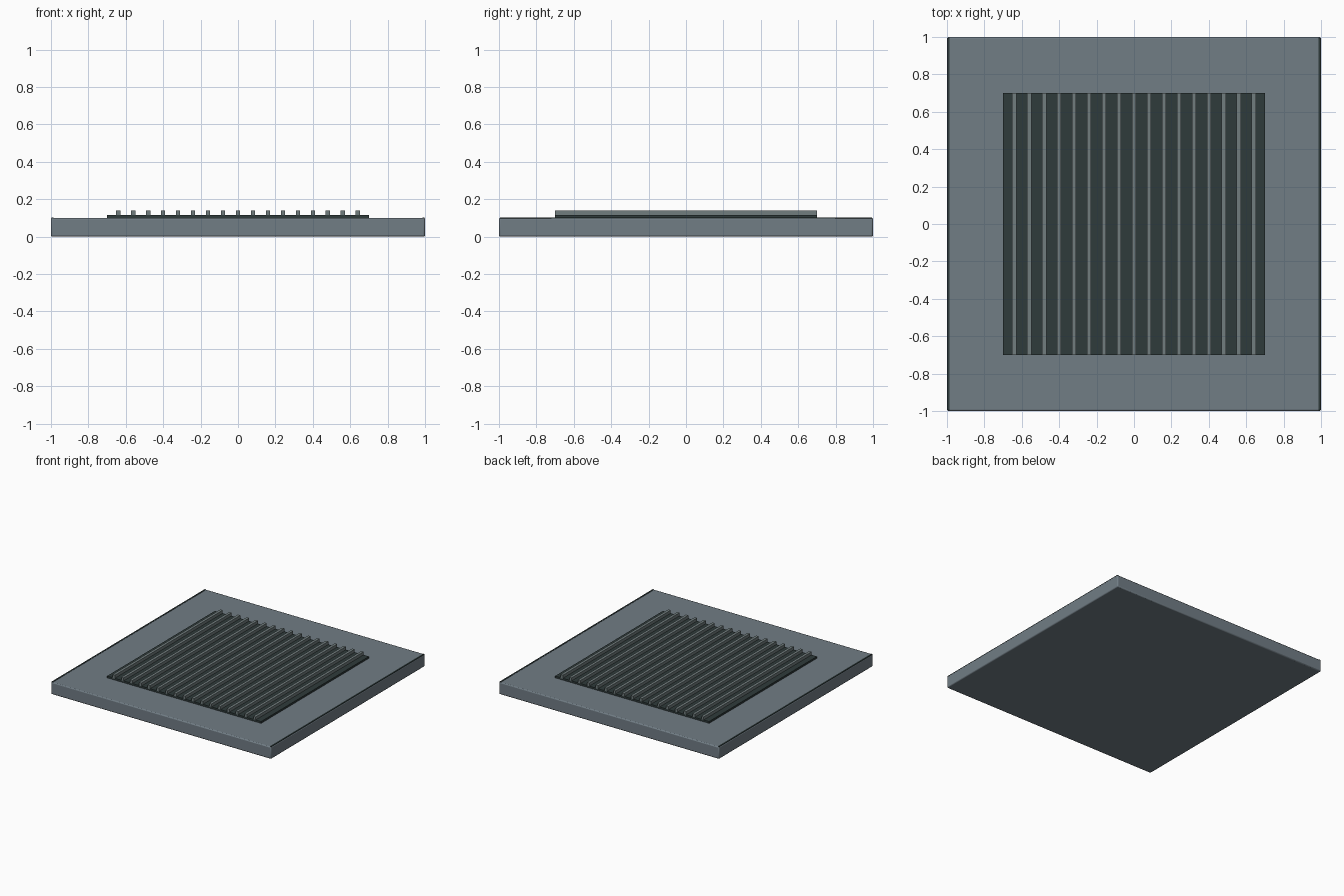
import bpy

if "Cube" in bpy.data.objects:
    bpy.data.objects.remove(bpy.data.objects["Cube"])


def material(name, rgb):
    m = bpy.data.materials.new(name)
    m.diffuse_color = (*rgb, 1.0)
    m.use_nodes = True
    m.node_tree.nodes["Principled BSDF"].inputs["Base Color"].default_value = m.diffuse_color
    return m


slate = material("slate grey", (0.165, 0.205, 0.235))
dark = material("dark green grey", (0.028, 0.043, 0.043))
rib_grey = material("rib grey", (0.165, 0.205, 0.21))


def box(name, x, y, z, mat, bevel=0.0):
    """Box from (min, max) ranges on each axis."""
    bpy.ops.mesh.primitive_cube_add(size=1, location=[(a + b) / 2 for a, b in (x, y, z)])
    ob = bpy.context.object
    ob.name = name
    ob.scale = [b - a for a, b in (x, y, z)]
    bpy.ops.object.transform_apply(location=False, rotation=False, scale=True)
    ob.data.materials.append(mat)
    if bevel:
        mod = ob.modifiers.new("bevel", 'BEVEL')
        mod.width = bevel
        mod.segments = 2
        bpy.ops.object.shade_smooth_by_angle()
    return ob


# Floor slab with softened edges
box("slab", (-1, 1), (-1, 1), (0, 0.1), slate, 0.008)

# Dark grate bed
box("grate_bed", (-0.7, 0.7), (-0.7, 0.7), (0.095, 0.115), dark)

# Raised ribs running front to back
for i in range(17):
    x = -0.64 + 0.08 * i
    box(f"rib_{i + 1}", (x - 0.011, x + 0.011), (-0.7, 0.7), (0.11, 0.14), rib_grey)

# Thin dark trim along the left and right top edges
for name, s in (("left_trim", -1), ("right_trim", 1)):
    box(name, sorted((s * 0.986, s * 0.998)), (-0.995, 0.995), (0.09, 0.102), dark)
